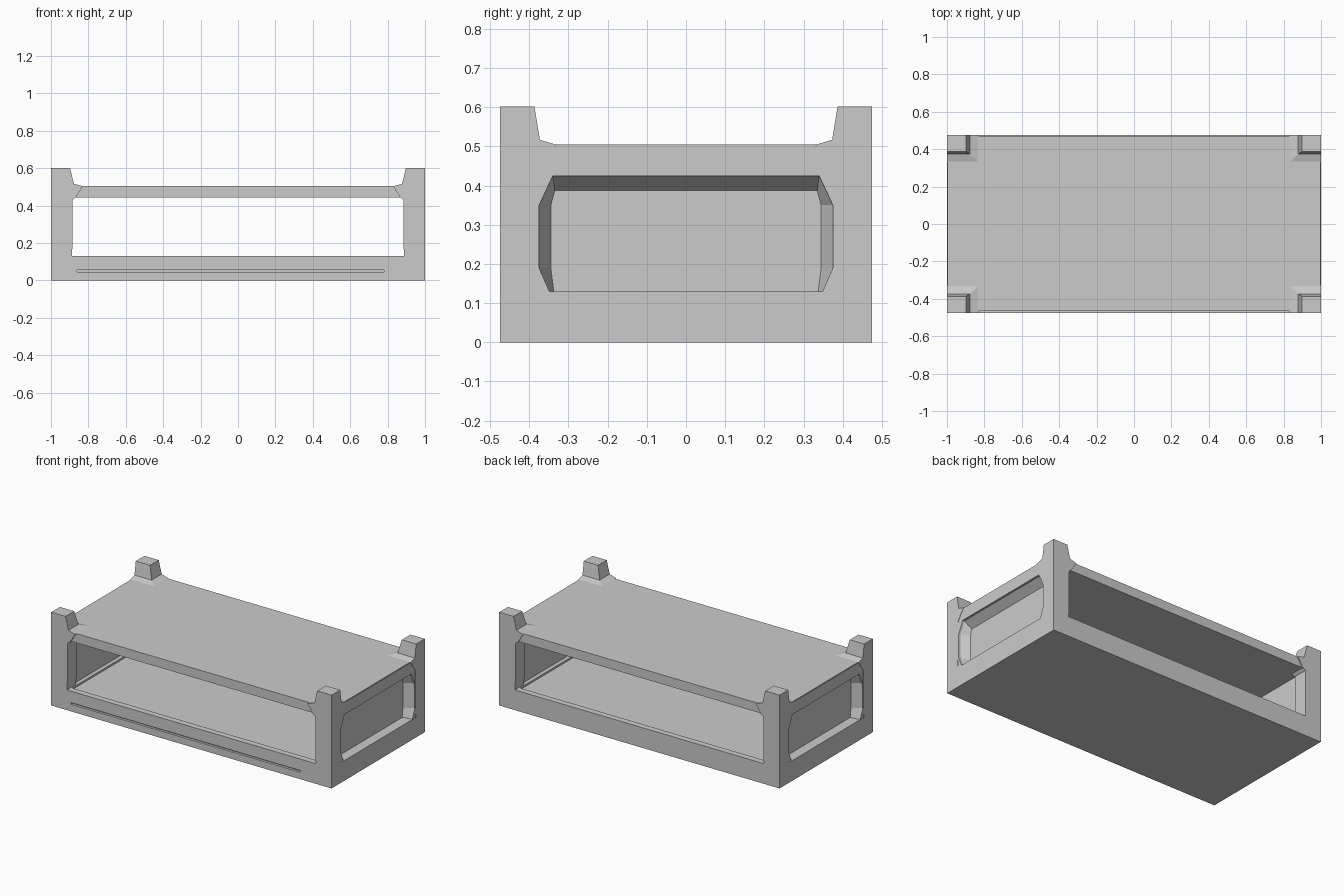
import bpy, bmesh

if "Cube" in bpy.data.objects:
    bpy.data.objects.remove(bpy.data.objects["Cube"])


def loft(name, rings):
    """Closed solid lofted through rings that share the same point count."""
    bm = bmesh.new()
    loops = [[bm.verts.new(p) for p in ring] for ring in rings]
    n = len(loops[0])
    for a, b in zip(loops, loops[1:]):
        for i in range(n):
            j = (i + 1) % n
            bm.faces.new((a[i], a[j], b[j], b[i]))
    bm.faces.new(loops[0])
    bm.faces.new(loops[-1])
    bmesh.ops.recalc_face_normals(bm, faces=bm.faces)
    mesh = bpy.data.meshes.new(name)
    bm.to_mesh(mesh)
    bm.free()
    ob = bpy.data.objects.new(name, mesh)
    bpy.context.collection.objects.link(ob)
    return ob


def rect(x0, x1, y0, y1, z):
    return [(x0, y0, z), (x1, y0, z), (x1, y1, z), (x0, y1, z)]


def box(name, x0, x1, y0, y1, z0, z1):
    return loft(name, [rect(x0, x1, y0, y1, z0), rect(x0, x1, y0, y1, z1)])


def cut(target, cutter):
    mod = target.modifiers.new("cut", 'BOOLEAN')
    mod.operation = 'DIFFERENCE'
    mod.solver = 'EXACT'
    mod.object = cutter
    cutter.hide_render = True
    cutter.hide_set(True)


W, D = 1.0, 0.475

# Base tray with a shallow sunken floor and a thin slot along the front
base = box("base", -W, W, -D, D, 0, 0.13)
cut(base, box("floor_cutter", -0.88, 0.88, -0.435, 0.435, 0.118, 0.2))
cut(base, box("slot_cutter", -0.86, 0.78, -0.6, -0.46, 0.045, 0.056))

# Upper deck
box("deck", -0.995, 0.995, -0.463, 0.468, 0.445, 0.505)

# Corner posts: straight below, flared into the deck, tapered stub on top
post_profile = [(0.12, 0.888, 0.385), (0.2, 0.885, 0.38), (0.43, 0.885, 0.38),
                (0.447, 0.865, 0.37), (0.504, 0.83, 0.33), (0.517, 0.877, 0.373),
                (0.602, 0.898, 0.387)]
for sx in (-1, 1):
    for sy in (-1, 1):
        loft("corner_post", [rect(sx * x, sx * W, sy * y, sy * D, z)
                             for z, x, y in post_profile])

# End walls with a chamfered recess on the outside
outer = [(0.34, 0.11), (0.375, 0.19), (0.375, 0.35), (0.34, 0.425)]
inner = [(0.335, 0.11), (0.345, 0.19), (0.345, 0.35), (0.335, 0.387)]


def ring(half, x):
    pts = half + [(-y, z) for y, z in reversed(half)]
    return [(x, y, z) for y, z in pts]


for sx in (-1, 1):
    wall = box("end_wall", sx * 0.905, sx * 0.998, -0.42, 0.42, 0.117, 0.5)
    cut(wall, loft("recess_cutter", [ring(inner, sx * 0.935),
                                     ring(outer, sx * 0.985),
                                     ring(outer, sx * 1.1)]))
